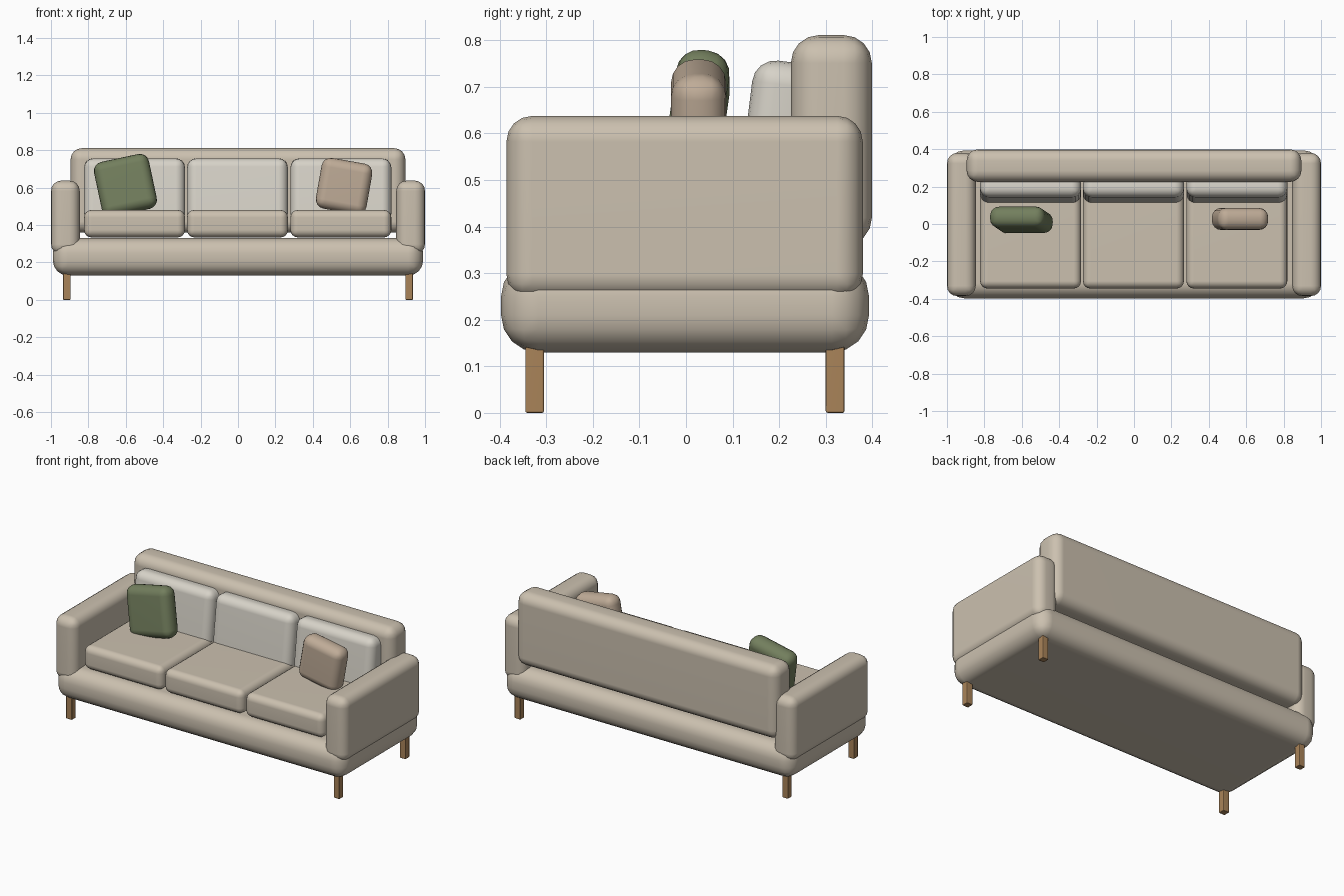
import bpy, bmesh
from math import radians
from mathutils import Vector

if "Cube" in bpy.data.objects:
    bpy.data.objects.remove(bpy.data.objects["Cube"])


def material(name, rgb):
    m = bpy.data.materials.new(name)
    m.diffuse_color = (*rgb, 1)
    m.use_nodes = True
    m.node_tree.nodes["Principled BSDF"].inputs["Base Color"].default_value = m.diffuse_color
    return m


fabric = material("fabric", (0.60, 0.53, 0.43))
light = material("light_fabric", (0.68, 0.65, 0.58))
green = material("green_fabric", (0.17, 0.21, 0.11))
tan = material("tan_fabric", (0.52, 0.41, 0.31))
wood = material("wood", (0.40, 0.23, 0.10))


def soft_box(name, centre, size, radius, mat, rot=(0, 0, 0), segments=4):
    """Box with rounded edges, rotated about its centre (degrees)."""
    bm = bmesh.new()
    bmesh.ops.create_cube(bm, size=1)
    bmesh.ops.scale(bm, vec=Vector(size), verts=bm.verts)
    bmesh.ops.bevel(bm, geom=bm.edges[:], offset=radius, segments=segments,
                    profile=0.5, affect='EDGES', clamp_overlap=True)
    for f in bm.faces:
        f.smooth = True
    me = bpy.data.meshes.new(name)
    bm.to_mesh(me)
    bm.free()
    me.materials.append(mat)
    ob = bpy.data.objects.new(name, me)
    ob.location = centre
    ob.rotation_euler = [radians(a) for a in rot]
    bpy.context.collection.objects.link(ob)
    # keep the large faces flat-looking
    ob.modifiers.new("flat_faces", 'WEIGHTED_NORMAL')
    return ob


# Base and backrest
soft_box("base", (0, -0.002, 0.23), (1.98, 0.79, 0.20), 0.08, fabric)
soft_box("backrest", (0, 0.312, 0.585), (1.79, 0.174, 0.452), 0.06, fabric)

# Armrests and legs
for side, sx in (("left", -1), ("right", 1)):
    soft_box(f"{side}_armrest", (sx * 0.923, -0.003, 0.44),
             (0.154, 0.765, 0.395), 0.055, fabric)
    for end, y in (("front", -0.325), ("rear", 0.32)):
        soft_box(f"{side}_{end}_leg", (sx * 0.915, y, 0.075),
                 (0.04, 0.04, 0.15), 0.004, wood, segments=2)

# Seat and back cushions
for label, x in (("left", -0.553), ("middle", -0.003), ("right", 0.55)):
    soft_box(f"{label}_seat_cushion", (x, -0.06, 0.407),
             (0.54, 0.57, 0.147), 0.04, fabric)
    soft_box(f"{label}_back_cushion", (x, 0.197, 0.585),
             (0.54, 0.14, 0.34), 0.05, light, rot=(-7, 0, 0))

# Throw pillows
soft_box("green_pillow", (-0.602, 0.022, 0.612), (0.30, 0.115, 0.30),
         0.05, green, rot=(-8, -12, 0))
soft_box("tan_pillow", (0.567, 0.027, 0.608), (0.275, 0.118, 0.275),
         0.05, tan, rot=(0, 10, 0))
